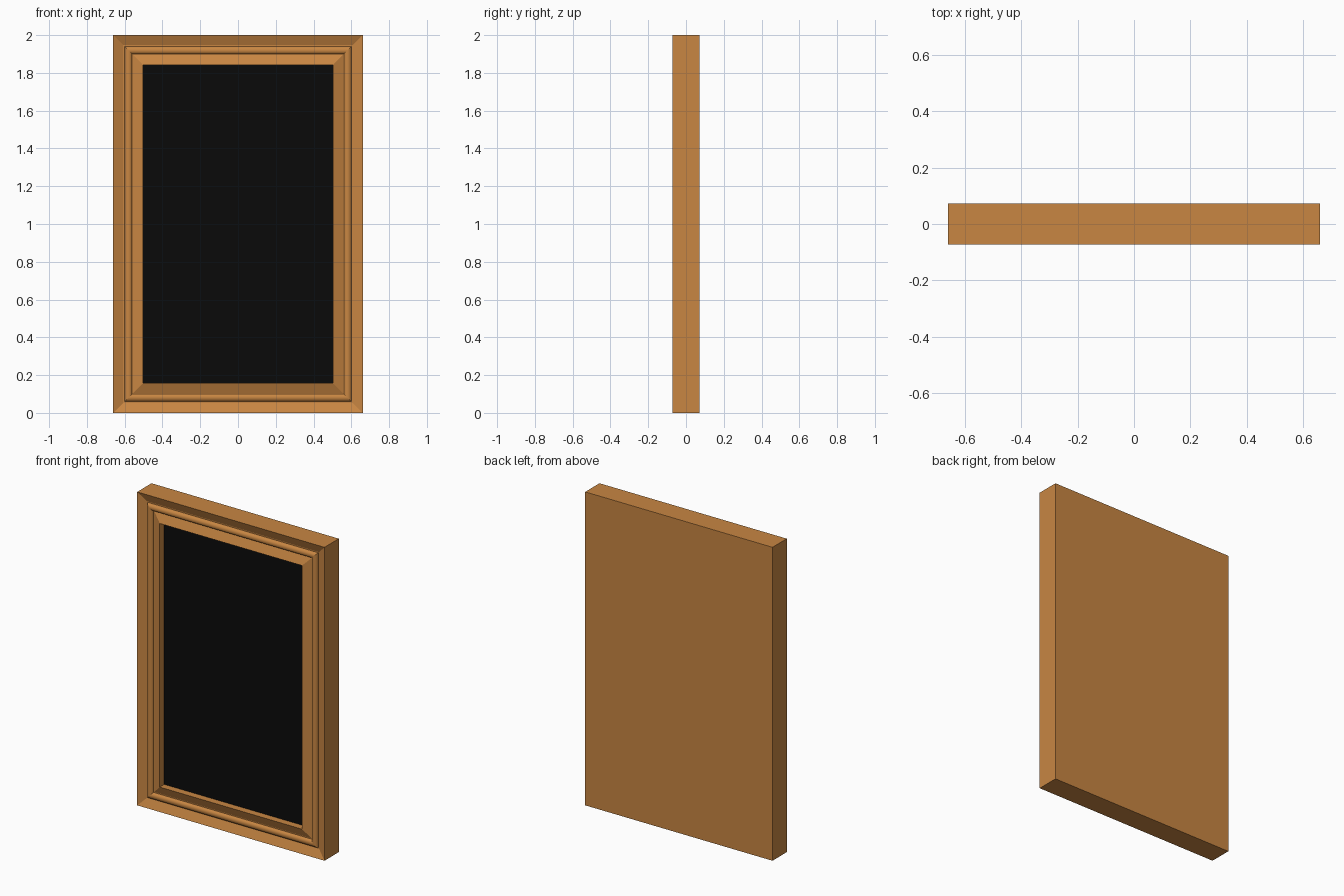
import bpy, bmesh, math

if "Cube" in bpy.data.objects:
    bpy.data.objects.remove(bpy.data.objects["Cube"])

W, H, D = 0.661, 2.0, 0.072      # half width, height, half depth
PANEL_Y = -0.027


def material(name, rgb):
    m = bpy.data.materials.new(name)
    m.diffuse_color = (*rgb, 1)
    m.use_nodes = True
    m.node_tree.nodes["Principled BSDF"].inputs["Base Color"].default_value = m.diffuse_color
    return m


def add_object(name, bm, mat):
    bmesh.ops.recalc_face_normals(bm, faces=bm.faces)
    me = bpy.data.meshes.new(name)
    bm.to_mesh(me)
    bm.free()
    me.materials.append(mat)
    ob = bpy.data.objects.new(name, me)
    bpy.context.collection.objects.link(ob)
    return ob


def ring(bm, inset, y):
    a, lo, hi = W - inset, inset, H - inset
    return [bm.verts.new(p) for p in ((-a, y, lo), (a, y, lo), (a, y, hi), (-a, y, hi))]


wood = material("wood", (0.58, 0.24, 0.055))
black = material("black", (0.003, 0.003, 0.003))

# Moulding profile as (inset from outer edge, y), from the back to the recess
N = 10
valley = -D + 0.022
bead = [(0.080 - 0.021 * math.cos(math.pi * i / N),
         valley - 0.018 * math.sin(math.pi * i / N)) for i in range(N + 1)]
profile = [(0, D), (0, -D), (0.053, valley)] + bead
profile += [(0.106, valley), (0.159, -D), (0.159, PANEL_Y)]
first, last = 3, 3 + N

# Frame: mitred rectangular rings lofted along the profile, with a solid back
bm = bmesh.new()
rings = [ring(bm, *p) for p in profile]
bm.faces.new(rings[0])
for i in range(len(rings) - 1):
    for k in range(4):
        j = (k + 1) % 4
        f = bm.faces.new((rings[i][k], rings[i][j], rings[i + 1][j], rings[i + 1][k]))
        f.smooth = first <= i < last
# Only the edges running along the rounded bead stay smooth
for e in bm.edges:
    e.smooth = False
for r in rings[first + 1:last]:
    for k in range(4):
        bm.edges.get((r[k], r[(k + 1) % 4])).smooth = True
add_object("frame", bm, wood)

# Recessed dark panel
bm = bmesh.new()
bm.faces.new(ring(bm, 0.159, PANEL_Y))
panel = add_object("panel", bm, black)
if panel.data.polygons[0].normal.y > 0:
    panel.data.flip_normals()
